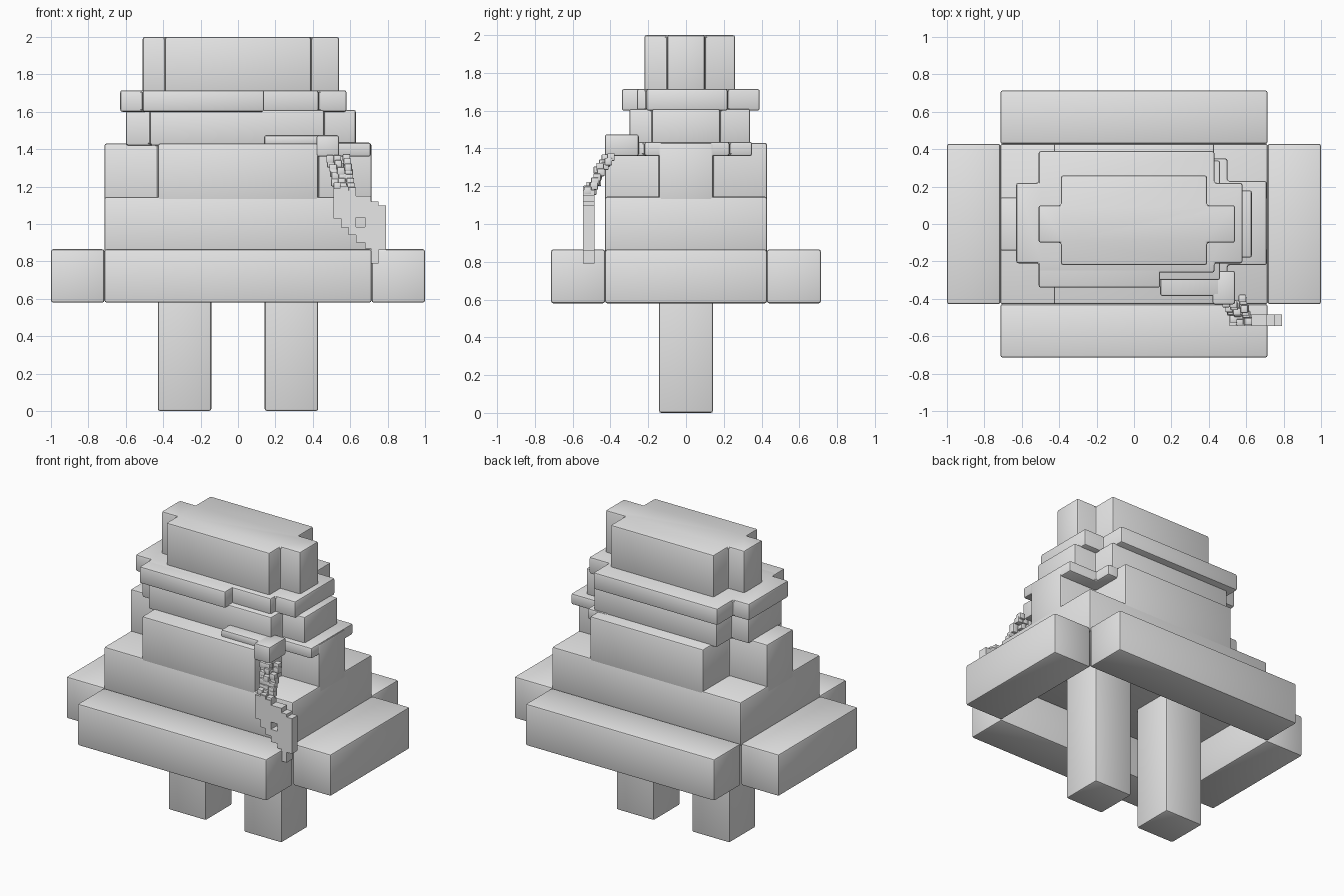
import bpy, bmesh, random

random.seed(4)
cube = bpy.data.objects.get("Cube")
if cube:
    bpy.data.objects.remove(cube, do_unlink=True)

grey = bpy.data.materials.new("plain_grey")
grey.use_nodes = True
colour = (0.8, 0.8, 0.8, 1)
grey.diffuse_color = colour
grey.node_tree.nodes["Principled BSDF"].inputs["Base Color"].default_value = colour

U = 1 / 7                      # block unit
Z1, Z2, Z3, Z4 = 0.58, 0.865, 1.145, 1.43   # hem, skirt top, shoulder, collar


def add_prism(bm, outline, z0, z1):
    """Extrude a closed xy outline from z0 to z1."""
    base = bm.faces.new([bm.verts.new((x, y, z0)) for x, y in outline])
    ext = bmesh.ops.extrude_face_region(bm, geom=[base])
    for v in ext["geom"]:
        if isinstance(v, bmesh.types.BMVert):
            v.co.z = z1


def rect(x0, x1, y0, y1):
    return [(x0, y0), (x1, y0), (x1, y1), (x0, y1)]


def cross(wide, deep):
    """Outline of a plus shape made of a wide and a deep rectangle."""
    a0, a1, b0, b1 = wide
    c0, c1, d0, d1 = deep
    return [(c0, d0), (c1, d0), (c1, b0), (a1, b0), (a1, b1), (c1, b1),
            (c1, d1), (c0, d1), (c0, b1), (a0, b1), (a0, b0), (c0, b0)]


def make(name, prisms, bevel=0.012):
    bm = bmesh.new()
    for outline, z0, z1 in prisms:
        add_prism(bm, outline, z0, z1)
    bmesh.ops.recalc_face_normals(bm, faces=bm.faces)
    if bevel:
        bmesh.ops.bevel(bm, geom=bm.edges[:], offset=bevel, segments=2,
                        profile=0.5, affect='EDGES', clamp_overlap=True)
    me = bpy.data.meshes.new(name)
    bm.to_mesh(me)
    bm.free()
    me.materials.append(grey)
    ob = bpy.data.objects.new(name, me)
    bpy.context.collection.objects.link(ob)
    bpy.ops.object.select_all(action='DESELECT')
    ob.select_set(True)
    bpy.context.view_layer.objects.active = ob
    bpy.ops.object.shade_smooth_by_angle()
    return ob


# Legs and the open skirt ring
for side, s in (("left", 1), ("right", -1)):
    x0, x1 = sorted((s * U, s * 3 * U))
    make(side + "_leg", [(rect(x0, x1, -U, U), 0, Z2 + 0.02)])
    x0, x1 = sorted((s * 5 * U, s * 7 * U))
    make(side + "_skirt_flap", [(rect(x0, x1, -3 * U, 3 * U), Z1, Z2)])
for side, s in (("back", 1), ("front", -1)):
    y0, y1 = sorted((s * 3 * U, s * 5 * U))
    make(side + "_skirt_flap", [(rect(-5 * U, 5 * U, y0, y1), Z1, Z2)])

# Body with notched shoulders
make("torso", [(rect(-5 * U, 5 * U, -3 * U, 3 * U), Z2 - 0.02, Z3)])
make("chest", [(cross((-5 * U, 5 * U, -U, U), (-3 * U, 3 * U, -3 * U, 3 * U)),
                Z3 - 0.05, Z4)])

# Slanted headband built as stepped tiers
make("low_band", [(cross((0.3, 0.71, -0.22, 0.23), (0.35, 0.5, -0.31, 0.35)),
                   1.36, 1.435)])
make("middle_band", [(cross((-0.6, 0.63, -0.18, 0.18), (-0.47, 0.46, -0.3, 0.34)),
                      Z4 - 0.01, 1.61)])
make("upper_band", [(cross((-0.63, 0.58, -0.21, 0.22), (-0.51, 0.43, -0.26, 0.39)),
                     1.6, 1.715)])
make("front_band", [(rect(-0.51, 0.14, -0.34, 0), 1.6, 1.715)])
make("band_strip", [(rect(0.14, 0.46, -0.385, -0.2), 1.42, 1.475)])
make("band_knot", [(rect(0.42, 0.54, -0.43, -0.25), 1.36, 1.475)])

# Crown
make("crown", [(cross((-0.51, 0.54, -0.1, 0.1), (-0.39, 0.39, -0.22, 0.26)),
                1.69, 2.0)])

# Chain of small cubes hanging from the knot
beads = []
for row in range(8):
    t = row / 7
    for col in range(3):
        x = 0.535 + 0.035 * t + 0.04 * (col - 1) + random.uniform(-0.006, 0.006)
        y = -0.41 - 0.1 * t + random.uniform(-0.02, 0.02)
        z = 1.35 - 0.17 * t + random.uniform(-0.008, 0.008)
        h = 0.02
        beads.append((rect(x - h, x + h, y - h, y + h), z - h, z + h))
make("chain", beads, 0.005)

# Stepped pendant plate with a small hole
columns = [(0.51, 0.55, 1.03, 1.19), (0.55, 0.59, 0.98, 1.2),
           (0.59, 0.63, 0.94, 1.18), (0.63, 0.68, 0.9, 0.985),
           (0.63, 0.68, 1.035, 1.15), (0.68, 0.71, 0.87, 1.15),
           (0.71, 0.75, 0.79, 1.12), (0.75, 0.79, 0.86, 1.1)]
make("pendant", [(rect(x0, x1, -0.545, -0.485), z0, z1)
                 for x0, x1, z0, z1 in columns], 0)
